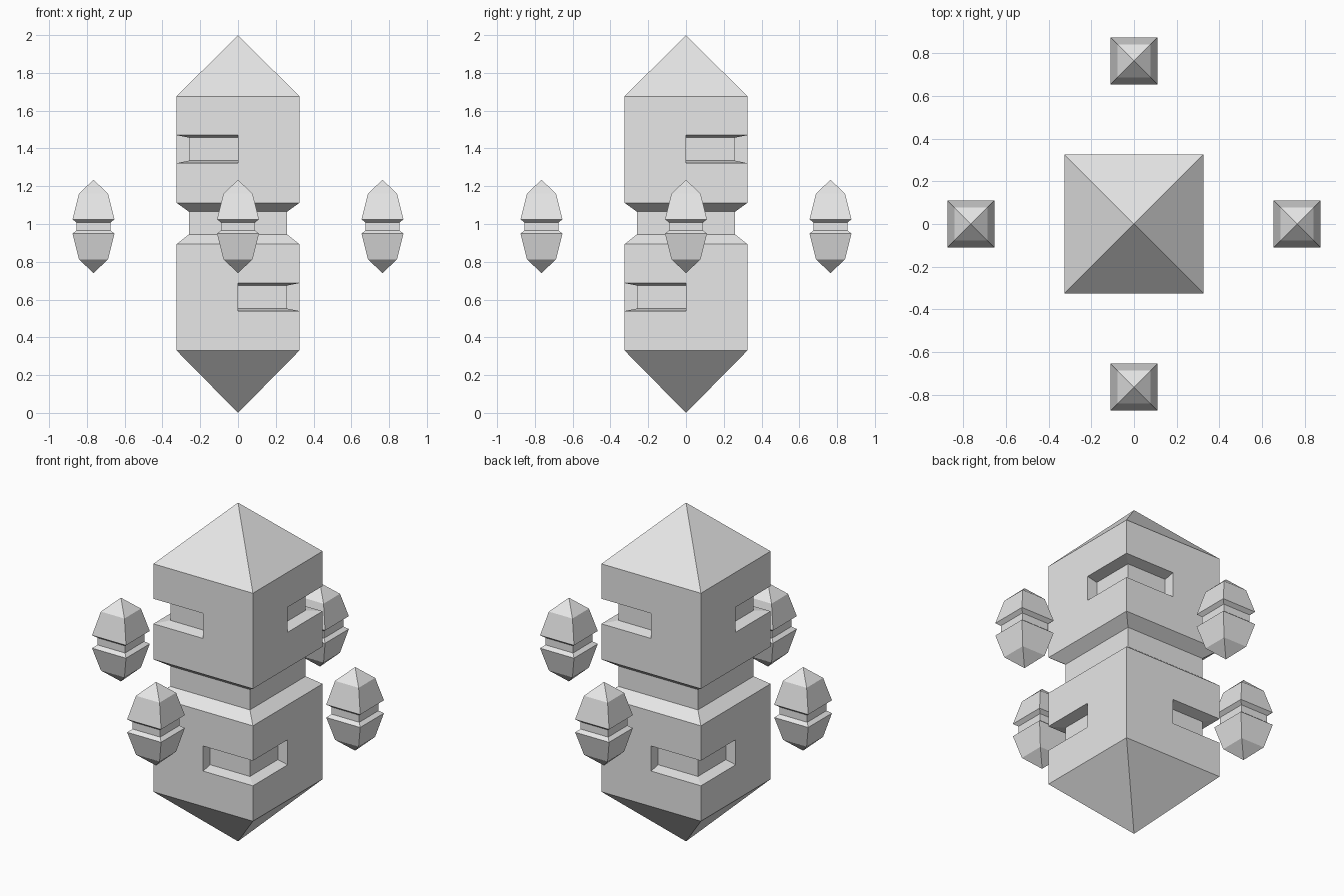
import bpy
import bmesh

cube = bpy.data.objects.get("Cube")
if cube:
    bpy.data.objects.remove(cube, do_unlink=True)

# Single pale grey stone
stone = bpy.data.materials.new("pale_grey")
stone.use_nodes = True
GREY = (0.8, 0.8, 0.8, 1)
stone.diffuse_color = GREY
stone.node_tree.nodes["Principled BSDF"].inputs["Base Color"].default_value = GREY


def finish(name, bm, location=(0, 0, 0)):
    """Turn a bmesh into a flat-shaded object."""
    bmesh.ops.recalc_face_normals(bm, faces=bm.faces)
    mesh = bpy.data.meshes.new(name)
    bm.to_mesh(mesh)
    bm.free()
    mesh.materials.append(stone)
    obj = bpy.data.objects.new(name, mesh)
    obj.location = location
    bpy.context.collection.objects.link(obj)
    return obj


def square_spindle(name, bottom, rings, top, location=(0, 0, 0)):
    """Loft square rings of (half width, height) between two pointed tips."""
    bm = bmesh.new()
    corners = [(-1, -1), (1, -1), (1, 1), (-1, 1)]
    loops = [[bm.verts.new((x * r, y * r, z)) for x, y in corners] for r, z in rings]
    low, high = bm.verts.new((0, 0, bottom)), bm.verts.new((0, 0, top))
    for i in range(4):
        j = (i + 1) % 4
        bm.faces.new((low, loops[0][j], loops[0][i]))
        bm.faces.new((high, loops[-1][i], loops[-1][j]))
        for a, b in zip(loops, loops[1:]):
            bm.faces.new((a[i], a[j], b[j], b[i]))
    return finish(name, bm, location)


def corner_cutter(sx, sy, z):
    """L-shaped wedge that wraps one vertical corner and flares outward."""
    bm = bmesh.new()
    sections = []
    for u, v in ((0, 1), (1, 1), (1, 0)):
        sections.append([bm.verts.new((sx * u * r, sy * v * r, z + h))
                         for r, h in ((0.26, -0.061), (0.39, -0.087),
                                      (0.39, 0.087), (0.26, 0.061))])
    for a, b in zip(sections, sections[1:]):
        for i in range(4):
            j = (i + 1) % 4
            bm.faces.new((a[i], a[j], b[j], b[i]))
    bm.faces.new(sections[0])
    bm.faces.new(sections[-1])
    cutter = finish("notch_cutter", bm)
    cutter.hide_render = True
    return cutter


# Central pillar with a pinched waist
pillar = square_spindle("pillar", 0, [
    (0.325, 0.33), (0.325, 0.893), (0.26, 0.945),
    (0.26, 1.065), (0.325, 1.112), (0.325, 1.676)], 2)

# Corner notches: upper pair on one diagonal, lower pair on the other
bpy.context.view_layer.objects.active = pillar
for s in (-1, 1):
    for sy, z in ((s, 1.396), (-s, 0.613)):
        cutter = corner_cutter(s, sy, z)
        cut = pillar.modifiers.new("notch", "BOOLEAN")
        cut.operation = "DIFFERENCE"
        cut.solver = "EXACT"
        cut.object = cutter
        bpy.ops.object.modifier_apply(modifier=cut.name)
        bpy.data.objects.remove(cutter, do_unlink=True)

# Four small floating crystals, mirrored top to bottom
half = [(0.077, 0.174), (0.111, 0.038), (0.09, 0.021)]
rings = [(r, -z) for r, z in half] + [(r, z) for r, z in reversed(half)]
for side, x, y in (("front", 0, -1), ("back", 0, 1), ("left", 1, 0), ("right", -1, 0)):
    square_spindle(side + "_crystal", -0.247, rings, 0.247,
                   (x * 0.765, y * 0.765, 0.987))
